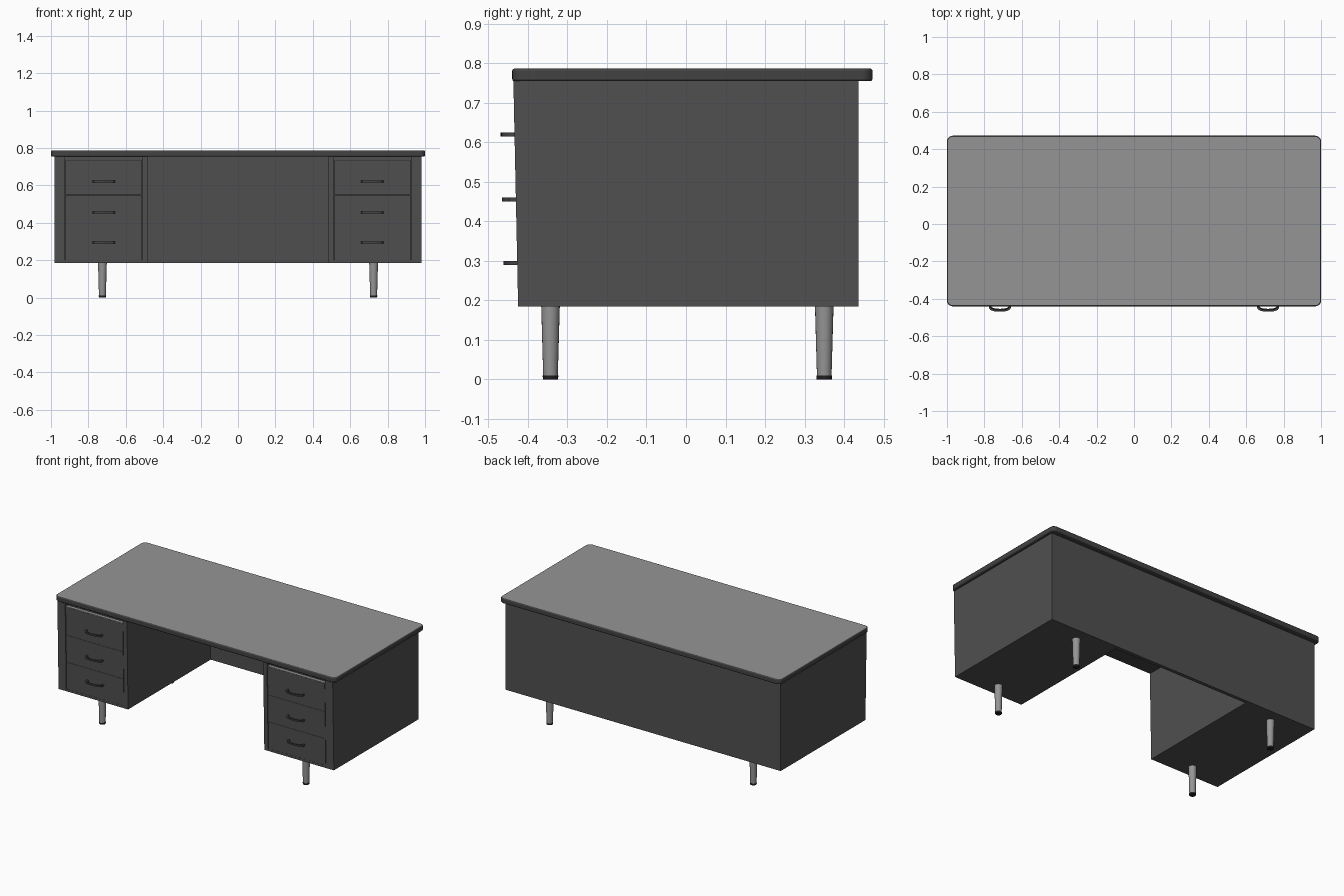
import bpy, bmesh
from math import sin, cos, pi
from mathutils import Vector

cube = bpy.data.objects.get("Cube")
if cube:
    bpy.data.objects.remove(cube, do_unlink=True)


def material(name, value):
    m = bpy.data.materials.new(name)
    m.use_nodes = True
    colour = (value, value, value, 1)
    m.diffuse_color = colour
    m.node_tree.nodes["Principled BSDF"].inputs["Base Color"].default_value = colour
    return m


BODY = material("dark grey steel", 0.08)
EDGE = material("charcoal edging", 0.055)
TOP = material("mid grey laminate", 0.3)
METAL = material("brushed metal", 0.3)
RUBBER = material("black rubber", 0.015)

BOTTOM, UNDER_TOP, SURFACE = 0.185, 0.755, 0.787
BACK = 0.437


def front(z):
    """y of the slightly raked front at height z"""
    return -0.425 - 0.012 * (z - BOTTOM) / (UNDER_TOP - BOTTOM)


def finish(name, bm, *mats):
    bmesh.ops.recalc_face_normals(bm, faces=bm.faces)
    mesh = bpy.data.meshes.new(name)
    bm.to_mesh(mesh)
    bm.free()
    for m in mats:
        mesh.materials.append(m)
    ob = bpy.data.objects.new(name, mesh)
    bpy.context.collection.objects.link(ob)
    return ob


def smooth(ob):
    bpy.ops.object.select_all(action="DESELECT")
    ob.select_set(True)
    bpy.context.view_layer.objects.active = ob
    bpy.ops.object.shade_smooth_by_angle()


def extrude(name, points, along, *mats):
    """Extrude a flat outline of 3D points along a vector"""
    bm = bmesh.new()
    face = bm.faces.new([bm.verts.new(p) for p in points])
    out = bmesh.ops.extrude_face_region(bm, geom=[face], use_keep_orig=True)
    moved = [v for v in out["geom"] if isinstance(v, bmesh.types.BMVert)]
    bmesh.ops.translate(bm, verts=moved, vec=Vector(along))
    return finish(name, bm, *mats)


def raked_block(name, x0, x1, z0, z1, back, inset=0, mat=BODY):
    """Block whose front follows the rake of the desk"""
    outline = [(x0, front(z0) + inset, z0), (x0, back, z0),
               (x0, back, z1), (x0, front(z1) + inset, z1)]
    return extrude(name, outline, (x1 - x0, 0, 0), mat)


def tapered_leg(name, x, y, z0, z1, r0, r1, mat):
    bm = bmesh.new()
    bmesh.ops.create_cone(bm, cap_ends=True, segments=20, radius1=r0, radius2=r1, depth=z1 - z0)
    bmesh.ops.translate(bm, verts=bm.verts, vec=(x, y, (z0 + z1) / 2))
    smooth(finish(name, bm, mat))


def bow_handle(name, x, z):
    """Flat bow pull that stands off the drawer front"""
    y, steps = front(z), 12
    angles = [pi * i / steps for i in range(steps + 1)]

    def arc(rx, depth):
        return [(x + rx * cos(a), y + 0.002 - depth * sin(a) ** 0.5, z - 0.005) for a in angles]
    smooth(extrude(name, arc(0.06, 0.037) + arc(0.05, 0.028)[::-1], (0, 0, 0.01), EDGE))


# Table top: rounded plan, light surface inside dark edging
outline = []
for cx, cy, start in ((0.97, 0.442, 0), (-0.97, 0.442, 1), (-0.97, -0.41, 2), (0.97, -0.41, 3)):
    for i in range(7):
        a = (start + i / 6) * pi / 2
        outline.append((cx + 0.03 * cos(a), cy + 0.03 * sin(a), UNDER_TOP))
top = extrude("table_top", outline, (0, 0, SURFACE - UNDER_TOP), TOP, EDGE)
bevel = top.modifiers.new("soft_edge", "BEVEL")
bevel.width, bevel.segments, bevel.angle_limit = 0.006, 3, 1.0
bevel.material = 1
for p in top.data.polygons:
    p.material_index = 0 if p.normal.z > 0.9 else 1
smooth(top)

# Back panel closing the knee space
raked_block("back_panel", -0.485, 0.485, BOTTOM, UNDER_TOP, BACK, 0.84)

for side, label in ((1, "left"), (-1, "right")):
    inner, outer = 0.485 * side, 0.98 * side
    open_in, open_out = 0.512 * side, 0.925 * side

    # Pedestal carcass and its front frame
    raked_block(label + "_pedestal", inner, outer, BOTTOM, UNDER_TOP, BACK, 0.022)
    raked_block(label + "_inner_stile", inner, open_in, BOTTOM, UNDER_TOP, -0.40)
    raked_block(label + "_outer_stile", open_out, outer, BOTTOM, UNDER_TOP, -0.40)
    raked_block(label + "_bottom_rail", open_in, open_out, BOTTOM, 0.2, -0.40)

    # Three drawers, closed flush under an open finger slot
    levels = (0.2, 0.375, 0.55, 0.733)
    gap = 0.003 * side
    for n in range(3):
        tag = f"{label}_drawer_{n + 1}"
        raked_block(tag, open_in + gap, open_out - gap, levels[n], levels[n + 1] - 0.001, -0.402, 0.001)
        bow_handle(tag + "_handle", 0.717 * side, (0.295, 0.455, 0.62)[n])

    # Pale lip on the upper drawer
    raked_block(label + "_drawer_lip", open_in + gap, open_out - gap, 0.7325, 0.736, -0.402, 0.001, METAL)

    # Legs with rubber feet
    for y, place in ((-0.343, "front"), (0.35, "back")):
        name = f"{label}_{place}_leg"
        tapered_leg(name, 0.725 * side, y, 0.009, BOTTOM, 0.0185, 0.0235, METAL)
        tapered_leg(name + "_foot", 0.725 * side, y, 0, 0.01, 0.019, 0.02, RUBBER)
